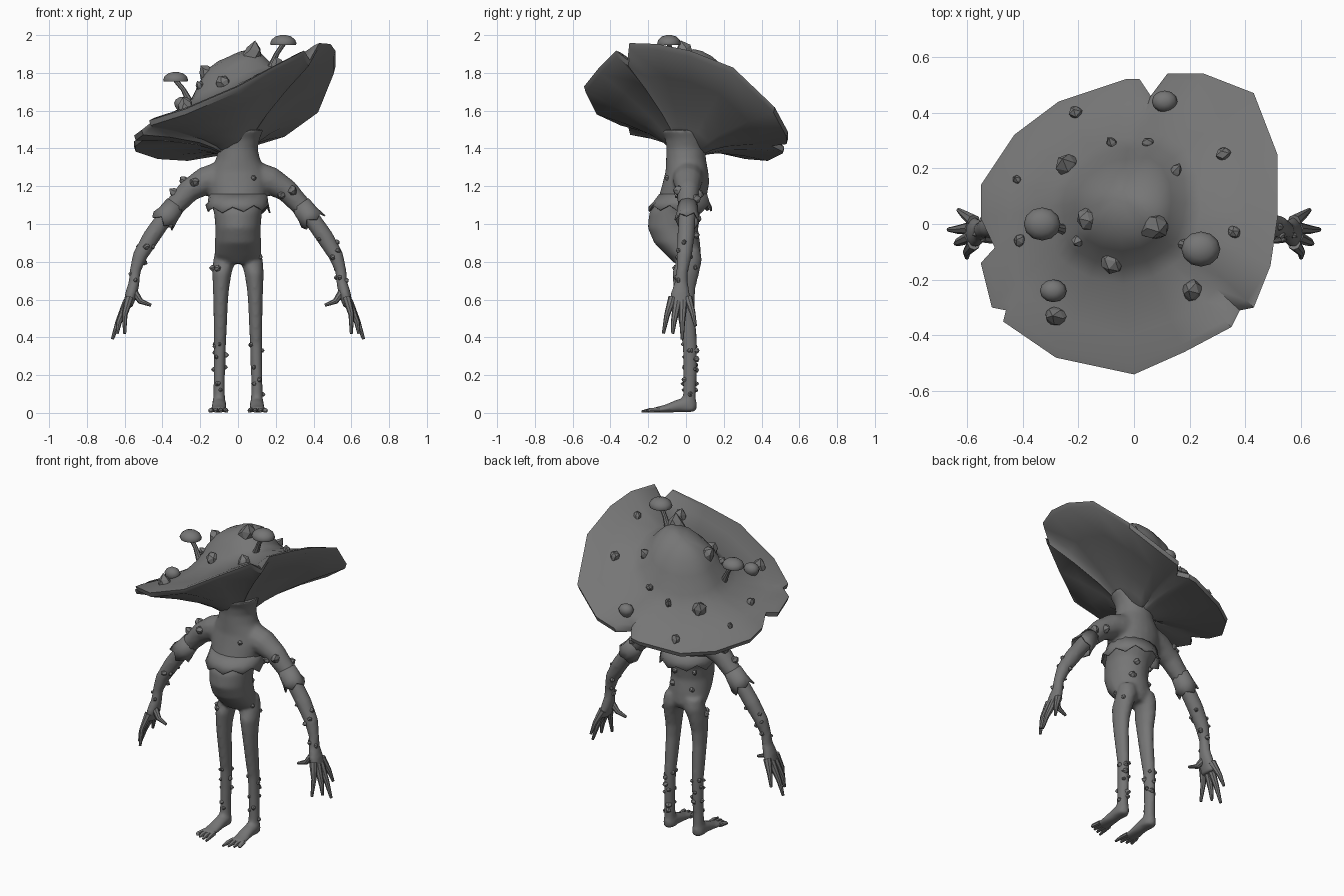
import bpy, bmesh, math, random
from mathutils import Vector
from mathutils.bvhtree import BVHTree

random.seed(4)
cube = bpy.data.objects.get("Cube")
if cube:
    bpy.data.objects.remove(cube, do_unlink=True)

grey = bpy.data.materials.new("fungus grey")
grey.use_nodes = True
grey.diffuse_color = (0.18, 0.18, 0.18, 1)
grey.node_tree.nodes["Principled BSDF"].inputs["Base Color"].default_value = (0.18, 0.18, 0.18, 1)

Y, Z = Vector((0, 1, 0)), Vector((0, 0, 1))
smooth_parts = []


def finish(name, bm, smooth=True):
    bmesh.ops.recalc_face_normals(bm, faces=bm.faces)
    mesh = bpy.data.meshes.new(name)
    bm.to_mesh(mesh)
    bm.free()
    mesh.materials.append(grey)
    obj = bpy.data.objects.new(name, mesh)
    bpy.context.collection.objects.link(obj)
    if smooth:
        smooth_parts.append(obj)
    return obj


def skin(bm, rows, ends=True):
    """Bridge rows of vertices into a closed-round surface."""
    for a, b in zip(rows, rows[1:]):
        n = len(a)
        for i in range(n):
            j = (i + 1) % n
            bm.faces.new((a[i], a[j], b[j], b[i]))
    if ends:
        bm.faces.new(rows[0])
        bm.faces.new(rows[-1])


def loft(name, rings, n=12, axis=None, ref=Y, side=1, ends=True, jag=0):
    """Rings are (x, y, z, radius across, radius deep) along a path."""
    bm = bmesh.new()
    centres = [Vector((r[0] * side, r[1], r[2])) for r in rings]
    rows = []
    for k, r in enumerate(rings):
        t = axis or (centres[min(k + 1, len(rings) - 1)] - centres[max(k - 1, 0)]).normalized()
        u = ref.cross(t).normalized()
        v = t.cross(u)
        row = []
        for i in range(n):
            a = math.tau * i / n
            p = centres[k] + u * r[3] * math.cos(a) + v * r[4] * math.sin(a)
            if jag and k == len(rings) - 1:
                p += t * jag * ((i % 2) + random.uniform(-0.4, 0.4))
            row.append(bm.verts.new(p))
        rows.append(row)
    skin(bm, rows, ends)
    return finish(name, bm)


def lumps(name, spots):
    """Faceted growths, each standing on a point along its normal."""
    bm = bmesh.new()
    for pos, normal, size, tall in spots:
        made = bmesh.ops.create_icosphere(bm, subdivisions=1, radius=size)["verts"]
        turn = normal.to_track_quat('Z', 'Y')
        wide = random.uniform(0.75, 1.15)
        for v in made:
            c = v.co * random.uniform(0.8, 1.15)
            pinch = 1 - 0.35 * c.z / size
            v.co = Vector(pos) + turn @ Vector((c.x * wide * pinch, c.y * pinch, c.z * tall))
    return finish(name, bm, smooth=False)


# Trunk from hips to the neck
loft("torso", [(0, 0, .79, .08, .06), (0, -.01, .83, .122, .09), (0, -.047, .90, .122, .122),
               (0, -.07, .98, .12, .133), (0, -.06, 1.06, .127, .135),
               (0, -.02, 1.13, .15, .128), (0, 0, 1.22, .165, .123),
               (0, .005, 1.28, .152, .113), (0, 0, 1.34, .118, .106),
               (0, 0, 1.40, .104, .104), (0, 0, 1.45, .115, .11),
               (0, -.01, 1.50, .135, .125)], n=24, axis=Z)
for side, tag in ((1, "left_"), (-1, "right_")):
    # Arm down to the palm
    loft(tag + "arm", [(.06, .01, 1.25, .095, .09), (.18, .01, 1.226, .075, .077),
                       (.26, .01, 1.176, .062, .062), (.33, .01, 1.10, .054, .053),
                       (.39, .005, 1.03, .046, .046), (.46, 0, .93, .047, .046),
                       (.52, -.01, .83, .04, .041), (.545, -.02, .75, .03, .032),
                       (.55, -.025, .69, .03, .036), (.565, -.03, .63, .033, .053),
                       (.585, -.03, .56, .025, .058)], side=side)
    # Leg and foot
    loft(tag + "leg", [(.065, .025, .87, .055, .05), (.072, .018, .81, .06, .068),
                       (.085, -.002, .74, .052, .073), (.09, -.008, .66, .044, .059),
                       (.092, -.005, .58, .039, .052), (.094, .01, .45, .036, .045),
                       (.096, .02, .36, .033, .039), (.098, .022, .25, .032, .037),
                       (.1, .02, .15, .031, .035), (.1, .018, .07, .033, .036),
                       (.1, .012, .012, .04, .045)], axis=Z, side=side)
    loft(tag + "foot", [(.1, .05, .028, .028, .027), (.1, .01, .045, .039, .043),
                        (.1, -.05, .035, .04, .034), (.102, -.11, .022, .045, .021),
                        (.103, -.17, .015, .046, .014)], ref=Z, side=side)

# Melt trunk and limbs into one soft skin
bpy.ops.object.select_all(action='DESELECT')
for part in smooth_parts:
    part.select_set(True)
body = smooth_parts[0]
bpy.context.view_layer.objects.active = body
bpy.ops.object.join()
body.name = "body"
smooth_parts[:] = [body]
melt = body.modifiers.new("melt", 'REMESH')
melt.mode = 'VOXEL'
melt.voxel_size = .011
relax = body.modifiers.new("relax", 'SMOOTH')
relax.iterations = 7
bpy.ops.object.modifier_apply(modifier="melt")
bpy.ops.object.modifier_apply(modifier="relax")


def scatter(name, low, high, count, size, keep):
    """Warts spread apart over the part of the body the rule keeps."""
    faces = [f for f in body.data.polygons if low < f.center.z < high and keep(f.center)]
    random.shuffle(faces)
    picks = []
    for f in faces:
        if len(picks) < count and all((f.center - p.center).length > size * 2 for p in picks):
            picks.append(f)
    lumps(name, [(f.center, f.normal, size * random.uniform(0.75, 1.2), 1.0) for f in picks])


scatter("back_warts", .88, 1.04, 4, .021, lambda p: p.y > .03 and abs(p.x) < .12)
scatter("chest_wart", 1.2, 1.27, 1, .018, lambda p: p.y < -.05 and .05 < p.x < .1)
for side, tag in ((1, "left_"), (-1, "right_")):
    scatter(tag + "shin_warts", .08, .37, 13, .016, lambda p: 0 < p.x * side < .2)
    scatter(tag + "hip_warts", .76, .87, 2, .019, lambda p: .09 < p.x * side < .2)
    scatter(tag + "forearm_warts", .7, .92, 9, .016, lambda p: p.x * side > .4)
    scatter(tag + "shoulder_warts", 1.1, 1.3, 4, .027, lambda p: p.x * side > .22)

# Ragged cloth edges: one round the chest, one on each sleeve
cloths = [loft("ragged_hem", [(0, -.015, 1.16, .154, .128), (0, -.025, 1.115, .16, .152),
                              (0, -.03, 1.095, .172, .17)], n=18, axis=-Z, ends=False, jag=.03)]
for side, tag in ((1, "left_"), (-1, "right_")):
    cloths.append(loft(tag + "cuff", [(.33, .01, 1.105, .054, .054), (.37, .008, 1.05, .06, .06),
                                      (.39, .005, 1.025, .07, .068)],
                       n=10, side=side, ends=False, jag=.025))
    # Fingers and thumb
    tips = [((.575, -.07, .61), (.60, -.10, .52), (.60, -.12, .42)),
            ((.585, -.045, .59), (.63, -.065, .48), (.64, -.07, .42)),
            ((.585, -.015, .59), (.635, -.02, .48), (.665, -.02, .39)),
            ((.575, .01, .61), (.61, .035, .53), (.63, .05, .46)),
            ((.565, -.04, .66), (.515, -.055, .59), (.46, -.06, .57))]
    for k, joints in enumerate(tips):
        loft(f"{tag}finger_{k + 1}", [(*p, r, r) for p, r in zip(joints, (.024, .015, .008))],
             n=8, side=side)
    # Toes
    for k in range(4):
        x = .07 + k * .022
        loft(f"{tag}toe_{k + 1}", [(x, -.14, .016, .014, .013),
                                   (x - .006 + k * .005, -.19, .014, .013, .012),
                                   (x - .012 + k * .009, -.235 + k * .012, .007, .006, .006)],
             n=8, ref=Z, side=side)
for cloth in cloths:
    cloth.modifiers.new("thickness", 'SOLIDIFY').thickness = .008

# Hat-like cap: the tilted, notched rim drives every ring
rim = [Vector(p) for p in (
    (.43, -.30, 1.95), (.49, -.15, 1.945), (.515, .02, 1.91), (.515, .25, 1.82),
    (.43, .47, 1.61), (.25, .54, 1.48), (.12, .54, 1.44), (.06, .46, 1.43),
    (.02, .52, 1.40), (-.03, .52, 1.39), (-.27, .44, 1.35), (-.43, .32, 1.36),
    (-.55, .14, 1.40), (-.55, .02, 1.43), (-.50, -.085, 1.47), (-.55, -.14, 1.46),
    (-.51, -.30, 1.49), (-.46, -.31, 1.53), (-.47, -.35, 1.54), (-.28, -.48, 1.60),
    (0, -.54, 1.72), (.18, -.46, 1.82), (.35, -.37, 1.91), (.38, -.31, 1.86))]
soft_rim = [(rim[i - 1] + p + rim[(i + 1) % len(rim)]) / 3 for i, p in enumerate(rim)]
crown, stem = Vector((-.05, .10, 1.60)), Vector((0, 0, 1.62))
levels = [(crown, .05, .28), (crown, .13, .272), (crown, .24, .245), (crown, .33, .19),
          (crown, .42, .11), (crown, .52, .065), (crown, .8, .028), (crown, .95, .018),
          (crown, 1, .008), (stem, .985, -.02), (stem, .7, -.07), (stem, .4, -.137),
          (stem, .25, -.185), (stem, .17, -.22)]
bm = bmesh.new()
cap_rows = []
for centre, t, lift in levels:
    row = []
    for sharp, soft in zip(rim, soft_rim):
        edge = soft.lerp(sharp, t ** 2) if centre == crown else sharp
        row.append(bm.verts.new(centre.lerp(edge, t) + Z * lift))
    cap_rows.append(row)
skin(bm, cap_rows)
cap = finish("cap", bm)
tree = BVHTree.FromPolygons([v.co for v in cap.data.vertices],
                            [list(f.vertices) for f in cap.data.polygons])


def on_cap(x, y):
    pos, normal, _, _ = tree.ray_cast(Vector((x, y, 3)), -Z)
    return pos, normal


# Growths on the cap
growths = [(-.21, .40, .03), (-.24, .21, .05), (-.08, .29, .028), (.05, .29, .023),
           (.15, .19, .034), (.32, .25, .03), (-.42, .16, .022), (-.17, .02, .045),
           (.08, -.01, .052), (.36, -.03, .03), (-.41, -.06, .028), (-.20, -.06, .025),
           (-.08, -.14, .042), (.21, -.24, .045), (-.28, -.33, .045)]
spots = []
for x, y, size in growths:
    pos, normal = on_cap(x, y)
    spots.append((pos, (normal + Z * 0.5).normalized(), size, 1.15))
lumps("cap_growths", spots)


# Small mushrooms sprouting from the cap
def mushroom(name, base, top, radius):
    foot, _ = on_cap(*base)
    head = Vector(top)
    mid = foot.lerp(head, .5) + Z * .005
    stalk = [(*p, r, r) for p, r in ((foot - Z * .02, .02), (mid, .013), (head, .013))]
    loft(name + "_stalk", stalk, n=8)
    shape = [(.3, -.004), (.95, -.006), (1, .004), (.88, .024), (.58, .04), (.2, .047)]
    loft(name + "_head", [(head.x, head.y, head.z + h * radius / .07, r * radius, r * radius * .9)
                          for r, h in shape], axis=Z)


mushroom("tall_mushroom", (.17, -.07), (.24, -.09, 1.953), .07)
mushroom("side_mushroom", (-.25, -.02), (-.33, 0, 1.76), .066)
for name, x, y, r in (("back_button", .11, .44, .046), ("front_button", -.29, -.24, .048)):
    p, _ = on_cap(x, y)
    loft(name, [(x, y, p.z + h * r, w * r, w * r * .85)
                for w, h in ((.5, -.5), (.9, .1), (1, .5), (.8, .9), (.35, 1.15))], axis=Z)

# Smooth shading on everything but the faceted growths
bpy.ops.object.select_all(action='DESELECT')
for obj in smooth_parts:
    obj.select_set(True)
bpy.context.view_layer.objects.active = body
bpy.ops.object.shade_smooth_by_angle(angle=math.radians(42))
